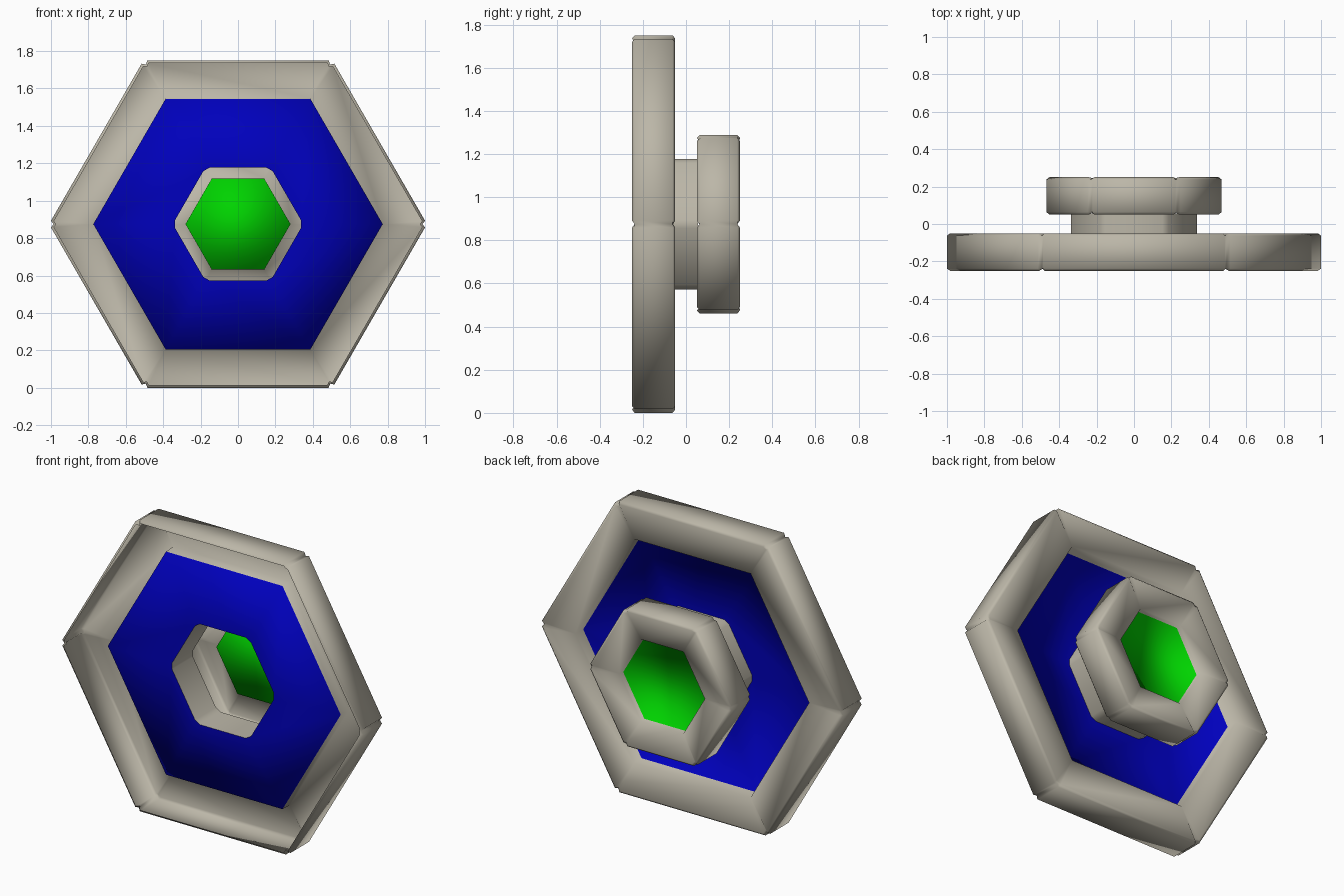
import bpy, bmesh, math

if "Cube" in bpy.data.objects:
    bpy.data.objects.remove(bpy.data.objects["Cube"])

CZ = 0.875  # height of the hexagon centre


def material(name, rgb):
    m = bpy.data.materials.new(name)
    m.diffuse_color = (*rgb, 1)
    m.use_nodes = True
    m.node_tree.nodes["Principled BSDF"].inputs["Base Color"].default_value = m.diffuse_color
    return m


GREY = material("warm_grey", (0.50, 0.47, 0.39))
BLUE = material("deep_blue", (0.0, 0.0, 0.50))
GREEN = material("bright_green", (0.0, 0.65, 0.0))


def hex_loop(bm, a, y, w=None, dip=0.0, dy=0.0):
    """Hexagon with apothem a, flat half-width w; corners pulled in by dip and along y by dy."""
    w = a / math.sqrt(3) if w is None else w
    sides = []
    for k in range(6):
        t = math.radians(90 - 60 * k)
        n, s = (math.cos(t), math.sin(t)), (math.sin(t), -math.cos(t))
        sides.append([(a * n[0] + d * s[0], a * n[1] + d * s[1]) for d in (-w, w)])
    pts = []
    for k in range(6):
        p, q, r = *sides[k], sides[(k + 1) % 6][0]
        mx, mz = ((q[i] + r[i]) / 2 * (1 - dip) for i in (0, 1))
        pts += [(*p, y), (*q, y), (mx, mz, y + dy)]
    return [bm.verts.new((x, v, CZ + z)) for x, z, v in pts]


def hex_shell(name, rows, mats, cap=False, last_mat=0):
    """Skin a stack of hexagon loops; the last band or cap takes last_mat."""
    bm = bmesh.new()
    loops = [hex_loop(bm, *r) for r in rows]
    for i, (u, v) in enumerate(zip(loops, loops[1:])):
        for j in range(len(u)):
            k = (j + 1) % len(u)
            f = bm.faces.new((u[j], u[k], v[k], v[j]))
            if not cap and i == len(loops) - 2:
                f.material_index = last_mat
    if cap:
        bm.faces.new(loops[-1]).material_index = last_mat
    bmesh.ops.remove_doubles(bm, verts=bm.verts, dist=0.0005)
    for f in bm.faces:
        f.smooth = True
    bmesh.ops.recalc_face_normals(bm, faces=bm.faces)
    me = bpy.data.meshes.new(name)
    bm.to_mesh(me)
    bm.free()
    for m in mats:
        me.materials.append(m)
    ob = bpy.data.objects.new(name, me)
    bpy.context.collection.objects.link(ob)
    return ob


# large front frame, open at the front, with the blue panel and its hole
hex_shell("front_frame", [
    (0.86, -0.25, 0.478, 0.012, 0.012),
    (0.875, -0.238, 0.485, 0.015),
    (0.875, -0.062, 0.485, 0.015),
    (0.86, -0.05, 0.478, 0.012, -0.012),
    (0.672, -0.06),
    (0.67, -0.13),
    (0.302, -0.143, 0.152),
], [GREY, BLUE], last_mat=1)

# hexagonal collar joining the two frames
hex_shell("collar", [(0.302, -0.143, 0.152), (0.302, 0.055, 0.152)], [GREY])

# small rear ring, open at the front, with the green panel
hex_shell("rear_ring", [
    (0.40, 0.05, 0.212, 0.012, 0.012),
    (0.414, 0.064, 0.22, 0.015),
    (0.414, 0.238, 0.22, 0.015),
    (0.40, 0.25, 0.212, 0.012, -0.012),
    (0.245, 0.225),
    (0.243, 0.195),
], [GREY, GREEN], cap=True, last_mat=1)
